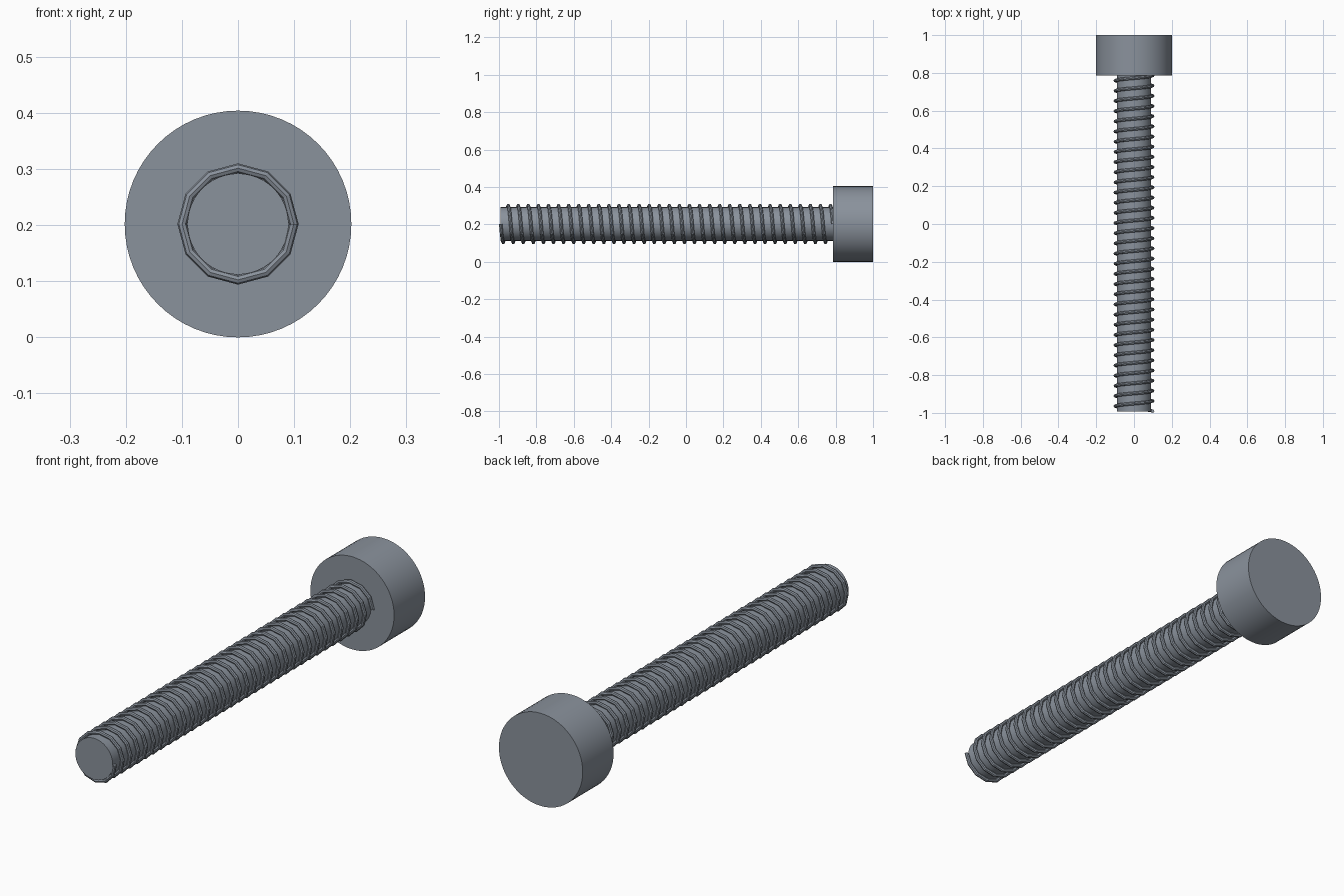
import bpy, bmesh
from math import sin, cos, pi

if "Cube" in bpy.data.objects:
    bpy.data.objects.remove(bpy.data.objects["Cube"])

AXIS_Z = 0.202

# Dark blue-grey steel
steel = bpy.data.materials.new("steel")
steel.diffuse_color = (0.255, 0.288, 0.334, 1)
steel.use_nodes = True
steel.node_tree.nodes["Principled BSDF"].inputs["Base Color"].default_value = steel.diffuse_color


def cylinder(name, radius, y0, y1, sides):
    bpy.ops.mesh.primitive_cylinder_add(
        vertices=sides, radius=radius, depth=y1 - y0,
        location=(0, (y0 + y1) / 2, AXIS_Z), rotation=(pi / 2, 0, 0))
    ob = bpy.context.object
    ob.name = name
    ob.data.materials.append(steel)
    bpy.ops.object.shade_smooth_by_angle()
    return ob


# Bolt head and plain shaft
cylinder("head", 0.202, 0.787, 1.0, 64)
cylinder("shaft", 0.09, -0.992, 0.80, 48)

# Thread: small round section swept along a 12-sided right-handed helix
TURNS, STEPS, SECTION = 33, 12, 8
START, END = -0.991, 0.786
HELIX_R, RADIAL, AXIAL = 0.0995, 0.0085, 0.009

bm = bmesh.new()
rings = []
for i in range(TURNS * STEPS + 1):
    a = 2 * pi * i / STEPS
    y = START + (END - START) * i / (TURNS * STEPS)
    ring = []
    for j in range(SECTION):
        t = 2 * pi * j / SECTION
        r = HELIX_R + RADIAL * cos(t)
        ring.append(bm.verts.new((r * cos(a), y + AXIAL * sin(t),
                                  AXIS_Z - r * sin(a))))
    rings.append(ring)
for r0, r1 in zip(rings, rings[1:]):
    for j in range(SECTION):
        k = (j + 1) % SECTION
        bm.faces.new((r0[j], r0[k], r1[k], r1[j]))
bm.faces.new(rings[0])
bm.faces.new(rings[-1])
bmesh.ops.recalc_face_normals(bm, faces=bm.faces)
mesh = bpy.data.meshes.new("thread")
bm.to_mesh(mesh)
bm.free()
mesh.materials.append(steel)
bpy.context.collection.objects.link(bpy.data.objects.new("thread", mesh))
